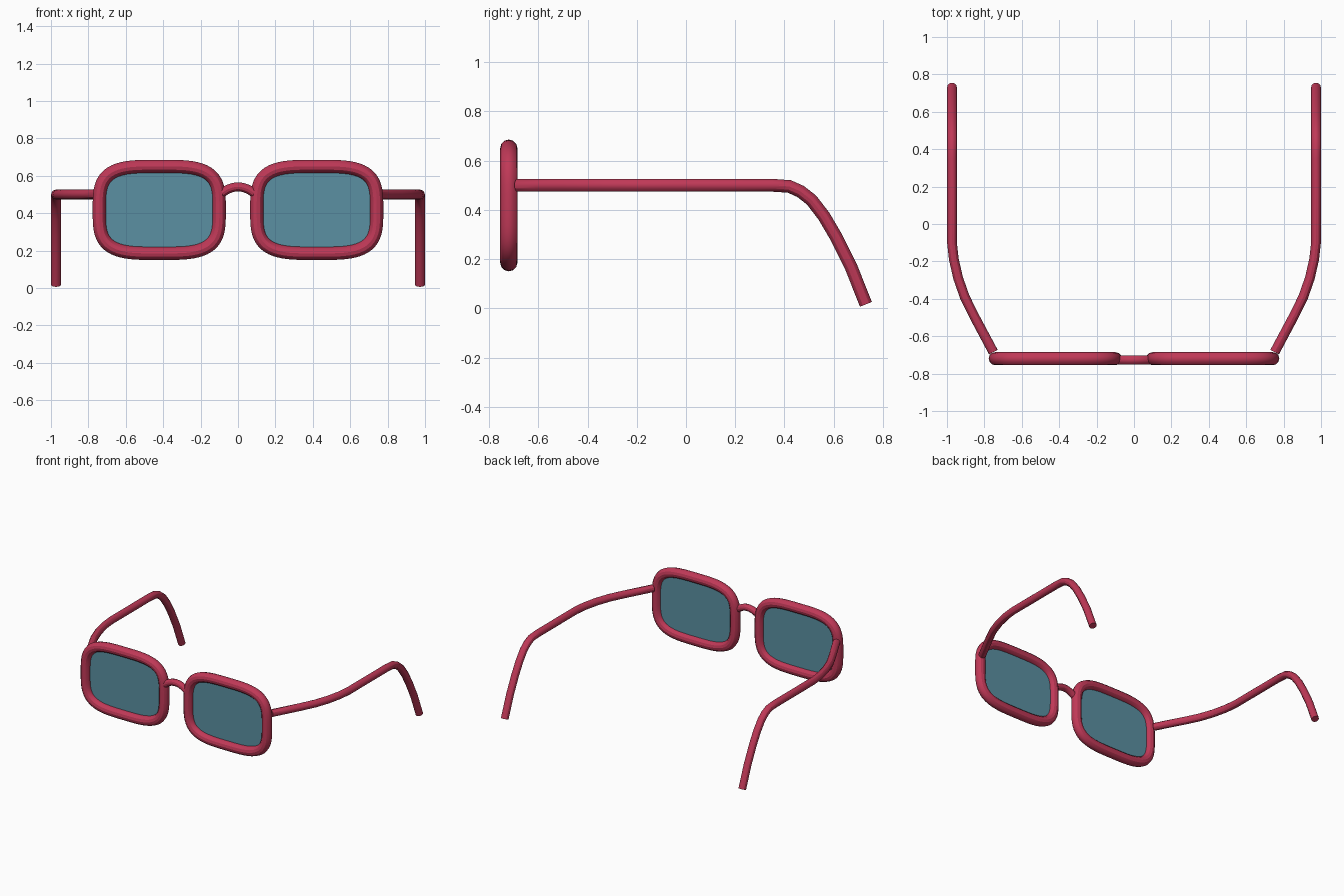
import bpy
import bmesh
from math import cos, sin, pi, copysign

cube = bpy.data.objects.get("Cube")
if cube:
    bpy.data.objects.remove(cube, do_unlink=True)


def make_material(name, color):
    mat = bpy.data.materials.new(name)
    mat.use_nodes = True
    mat.diffuse_color = color
    mat.node_tree.nodes["Principled BSDF"].inputs["Base Color"].default_value = color
    return mat


red = make_material("raspberry red", (0.52, 0.04, 0.095, 1))
blue = make_material("teal blue", (0.105, 0.28, 0.36, 1))


def tube(name, points, radius, cyclic=False):
    """Round tube swept along a path, turned into a smooth mesh."""
    curve = bpy.data.curves.new(name, "CURVE")
    curve.dimensions = "3D"
    curve.bevel_depth = radius
    curve.bevel_resolution = 4
    curve.use_fill_caps = not cyclic
    spline = curve.splines.new("POLY")
    spline.points.add(len(points) - 1)
    for p, co in zip(spline.points, points):
        p.co = (*co, 1)
    spline.use_cyclic_u = cyclic
    obj = bpy.data.objects.new(name, curve)
    bpy.context.collection.objects.link(obj)
    curve.materials.append(red)
    bpy.ops.object.select_all(action="DESELECT")
    obj.select_set(True)
    bpy.context.view_layer.objects.active = obj
    bpy.ops.object.convert(target="MESH")
    bpy.ops.object.shade_smooth_by_angle()
    return obj


def rounded_outline(cx, half_w, half_h, count=64, power=3.6):
    """Soft-cornered rectangle in the front plane."""
    def soft(v):
        return copysign(abs(v) ** (2 / power), v)
    angles = [2 * pi * (i + 0.5) / count for i in range(count)]
    return [(cx + half_w * soft(cos(a)), -0.72, 0.418 + half_h * soft(sin(a)))
            for a in angles]


def lens(name, outline):
    """Thin flat plate filling a rim."""
    bm = bmesh.new()
    face = bm.faces.new([bm.verts.new(p) for p in outline])
    out = bmesh.ops.extrude_face_region(bm, geom=[face])
    moved = [v for v in out["geom"] if isinstance(v, bmesh.types.BMVert)]
    bmesh.ops.translate(bm, verts=moved, vec=(0, 0.006, 0))
    bmesh.ops.recalc_face_normals(bm, faces=bm.faces)
    mesh = bpy.data.meshes.new(name)
    bm.to_mesh(mesh)
    bm.free()
    mesh.materials.append(blue)
    bpy.context.collection.objects.link(bpy.data.objects.new(name, mesh))


# Temple arm path: outward sweep, straight run, then the ear hook
sweep = [(0.752, -0.685), (0.80, -0.595), (0.856, -0.49), (0.905, -0.39),
         (0.94, -0.29), (0.963, -0.19), (0.973, -0.10)]
hook = [(0.35, 0.5), (0.42, 0.495), (0.465, 0.475), (0.51, 0.44), (0.56, 0.375),
        (0.61, 0.29), (0.67, 0.17), (0.731, 0.016)]
arm = [(x, y, 0.5) for x, y in sweep] + [(0.973, y, z) for y, z in hook]

# Rims, lenses and arms for both sides
for side, sign in (("left", 1), ("right", -1)):
    tube(f"{side}_rim", rounded_outline(sign * 0.421, 0.321, 0.233), 0.035, cyclic=True)
    lens(f"{side}_lens", rounded_outline(sign * 0.421, 0.315, 0.227))
    tube(f"{side}_temple_arm", [(sign * x, y, z) for x, y, z in arm], 0.026)

# Arched nose bridge
bridge = [(0.1 * t / 6, -0.727, 0.541 - 0.045 * (t / 6) ** 2) for t in range(-6, 7)]
tube("nose_bridge", bridge, 0.024)
